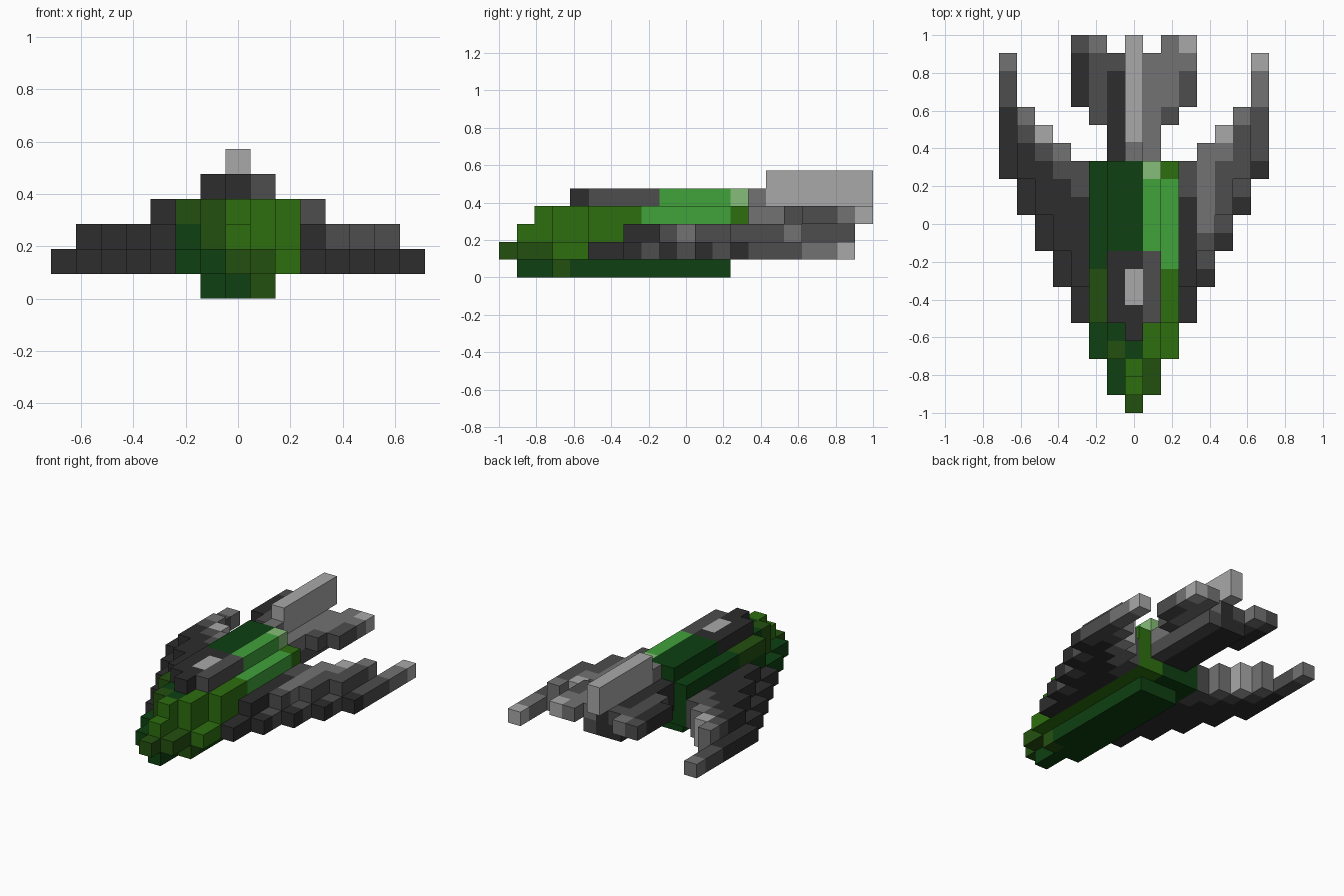
import bpy, bmesh

cube = bpy.data.objects.get("Cube")
if cube:
    bpy.data.objects.remove(cube, do_unlink=True)

U = 2 / 21  # block size; columns -7..7, rows 0..20 (nose to tail), layers 0..5


def linear(hex_code):
    vals = [int(hex_code[i:i + 2], 16) / 255 for i in (0, 2, 4)]
    return [v / 12.92 if v <= 0.04045 else ((v + 0.055) / 1.055) ** 2.4 for v in vals] + [1.0]


PALETTE = {"charcoal": "2d2d2d", "dark_grey": "4d4d4d", "mid_grey": "727272", "light_grey": "a9a9a9",
           "forest_green": "0e4011", "olive_green": "24500f", "leaf_green": "2d6f0f",
           "bright_green": "41a23b", "pale_green": "86bd78"}
CHAR, DARK, MID, LIGHT, FOREST, OLIVE, LEAF, BRIGHT, PALE = range(9)
materials = []
for name, code in PALETTE.items():
    m = bpy.data.materials.new(name)
    m.use_nodes = True
    m.diffuse_color = linear(code)
    bsdf = m.node_tree.nodes["Principled BSDF"]
    bsdf.inputs["Base Color"].default_value = linear(code)
    bsdf.inputs["Roughness"].default_value = 0.9
    materials.append(m)

cells = {}  # (column, row, layer) -> (part, colour)


def fill(part, cols, rows, layers, colour):
    """Fill inclusive ranges of blocks; later fills replace earlier ones."""
    for x in range(cols[0], cols[1] + 1):
        for y in range(rows[0], rows[1] + 1):
            for z in range(layers[0], layers[1] + 1):
                cells[x, y, z] = (part, colour)


def paint(x, rows, z, colour):
    for y in range(rows[0], rows[1] + 1):
        if (x, y, z) in cells:
            cells[x, y, z] = (cells[x, y, z][0], colour)


# Keel
for c in (-1, 0, 1):
    fill("keel", (c, c), (2 * abs(c) + 1, 12), (0, 0), FOREST)
paint(1, (3, 3), 0, OLIVE)

# Hull: stepped nose, front rows by column distance for layers 1 to 3
STARTS = {1: (0, 1, 3), 2: (1, 3, 5), 3: (2, 3, 5)}
NOSE = {1: (FOREST, FOREST, OLIVE, OLIVE, LEAF),
        2: (FOREST, OLIVE, LEAF, LEAF, LEAF),
        3: (OLIVE, OLIVE, LEAF, LEAF, LEAF)}
for layer, starts in STARTS.items():
    for c in range(-2, 3):
        s = starts[abs(c)]
        fill("hull", (c, c), (s, 13), (layer, layer), FOREST if c < 1 else LEAF)
        paint(c, (s, 7), layer, NOSE[layer][c + 2])
paint(0, (3, 3), 3, FOREST)
paint(-1, (4, 4), 3, FOREST)
paint(1, (1, 2), 1, OLIVE)
paint(2, (8, 12), 3, BRIGHT)

# Raised cockpit deck, window and spine behind it
for c in (-1, 0, 1):
    fill("cockpit", (c, c), (4 + abs(c), 8), (4, 4), DARK if c == 1 else CHAR)
    fill("spine", (c, c), (9, 13), (4, 4), BRIGHT if c == 1 else FOREST)
paint(1, (13, 13), 4, PALE)
fill("cockpit_window", (0, 0), (6, 7), (4, 4), LIGHT)

# Swept wings: two layers, stepped leading and trailing edges
WING_END = {3: 13, 4: 14, 5: 15, 6: 16, 7: 19}
for side, part in ((1, "left_wing"), (-1, "right_wing")):
    for layer in (1, 2):
        for c, end in WING_END.items():
            if layer == 2 and c == 7:
                continue
            x = side * c
            s = 2 * c - 1 if layer == 1 else 2 * c + 1
            lit = side > 0 and c > 3 and layer == 2
            fill(part, (x, x), (s, end), (layer, layer), DARK if lit else CHAR)
            if c < 7:
                paint(x, (end - 1, end - 1), layer, MID if side > 0 and c in (4, 5) else DARK)
                tip = LIGHT if c == 5 else DARK if c == 3 else MID
                paint(x, (end, end), layer, tip)
    # Long wing tip prongs
    x = side * 7
    paint(x, (17, 18), 1, MID if side > 0 else DARK)
    paint(x, (19, 19), 1, LIGHT if side > 0 else MID)
paint(7, (14, 16), 1, DARK)
paint(4, (10, 13), 2, MID)
for c in (4, 5, 6):
    paint(c, (2 * c, 2 * c), 1, DARK)

# Tail boom
for c, colour in ((-1, CHAR), (0, CHAR), (1, MID)):
    fill("tail_boom", (c, c), (14, 19), (3, 3), colour)
    fill("tail_boom", (c, c), (14, 19), (2, 2), DARK if c == 1 else CHAR)
paint(-1, (19, 19), 3, DARK)

# Tail fins
for side, part in ((1, "left_tail_fin"), (-1, "right_tail_fin")):
    fill(part, (2 * side, 2 * side), (16, 20), (3, 3), MID if side > 0 else DARK)
    fill(part, (3 * side, 3 * side), (17, 20), (3, 3), DARK if side > 0 else CHAR)
paint(2, (16, 16), 3, DARK)
paint(3, (19, 19), 3, MID)
paint(3, (20, 20), 3, LIGHT)
paint(-2, (20, 20), 3, MID)
paint(-3, (20, 20), 3, DARK)

# Upright stabiliser with its foot
fill("stabiliser", (0, 0), (14, 14), (4, 4), MID)
fill("stabiliser", (0, 0), (15, 20), (4, 5), LIGHT)

# Mesh the outside faces of every part
for part in dict.fromkeys(p for p, _ in cells.values()):
    bm = bmesh.new()
    for (x, y, z), (owner, colour) in cells.items():
        if owner != part:
            continue
        centre = (x, y - 10, z + 0.5)
        for axis in range(3):
            for sign in (-1, 1):
                near = [x, y, z]
                near[axis] += sign
                if tuple(near) in cells:
                    continue
                a, b = (axis + 1) % 3, (axis + 2) % 3
                verts = []
                for i, j in ((-1, -1), (1, -1), (1, 1), (-1, 1))[::sign]:
                    p = list(centre)
                    p[axis] += sign / 2
                    p[a] += i / 2
                    p[b] += j / 2
                    verts.append(bm.verts.new([v * U for v in p]))
                bm.faces.new(verts).material_index = colour
    bmesh.ops.remove_doubles(bm, verts=bm.verts, dist=0.001)
    mesh = bpy.data.meshes.new(part)
    bm.to_mesh(mesh)
    bm.free()
    for m in materials:
        mesh.materials.append(m)
    bpy.context.collection.objects.link(bpy.data.objects.new(part, mesh))
